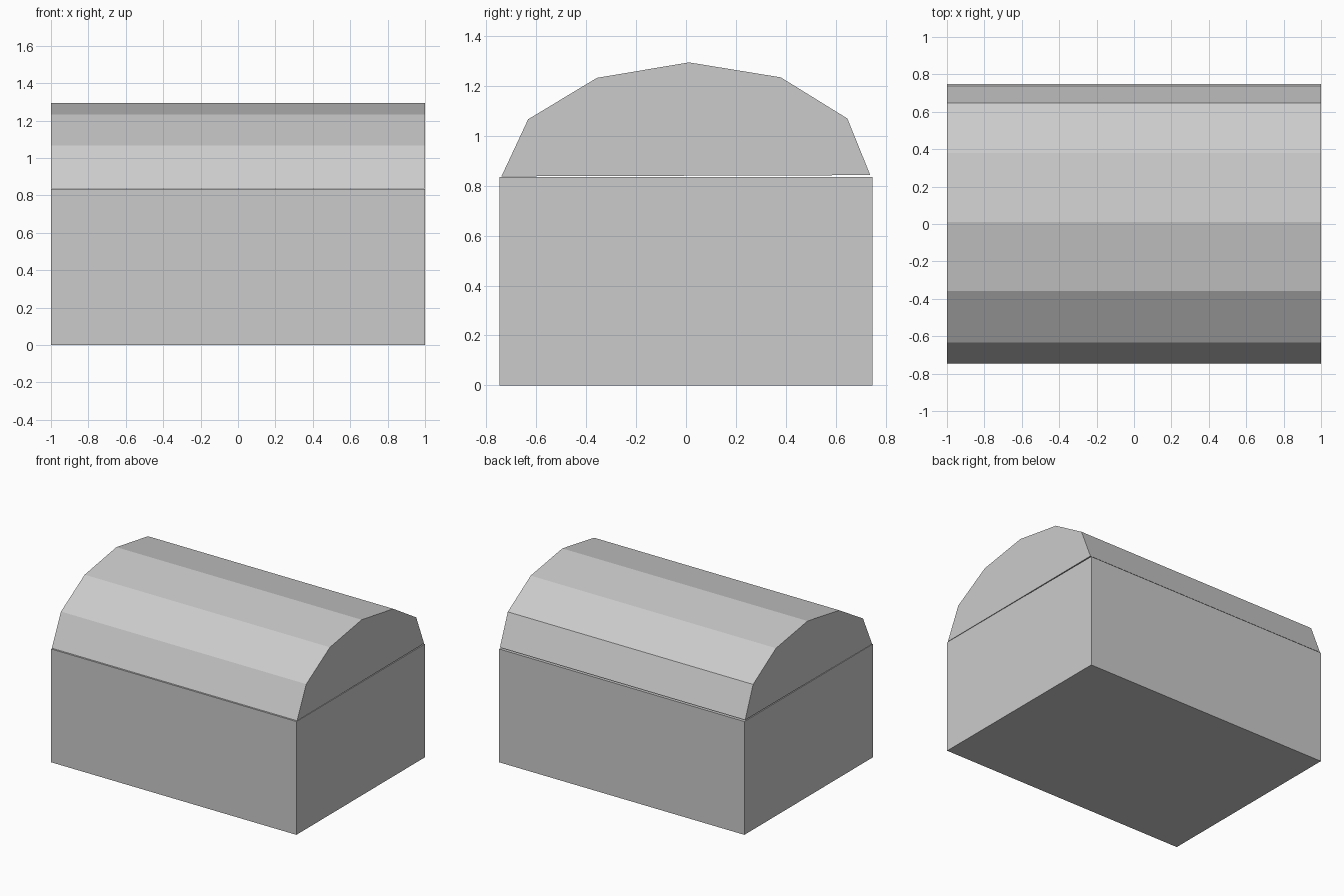
import bpy
import bmesh

default = bpy.data.objects.get("Cube")
if default:
    bpy.data.objects.remove(default, do_unlink=True)

grey = bpy.data.materials.new("plain_grey")
grey.use_nodes = True
color = (0.6, 0.6, 0.6, 1)
grey.diffuse_color = color
grey.node_tree.nodes["Principled BSDF"].inputs["Base Color"].default_value = color


def extrude_profile(name, profile, half_width):
    """Sweep a closed (y, z) outline across x into a flat-shaded solid."""
    bm = bmesh.new()
    face = bm.faces.new([bm.verts.new((-half_width, y, z)) for y, z in profile])
    swept = bmesh.ops.extrude_face_region(bm, geom=[face])["geom"]
    verts = [g for g in swept if isinstance(g, bmesh.types.BMVert)]
    bmesh.ops.translate(bm, verts=verts, vec=(2 * half_width, 0, 0))
    bmesh.ops.recalc_face_normals(bm, faces=bm.faces)
    mesh = bpy.data.meshes.new(name)
    bm.to_mesh(mesh)
    bm.free()
    mesh.materials.append(grey)
    obj = bpy.data.objects.new(name, mesh)
    bpy.context.collection.objects.link(obj)
    return obj


# Rectangular chest body
DEPTH, HEIGHT = 0.748, 0.835
extrude_profile("chest_body", [(-DEPTH, 0), (DEPTH, 0), (DEPTH, HEIGHT), (-DEPTH, HEIGHT)], 1)

# Faceted barrel lid, resting on the front rim and slightly raised at the back
lid = [(-0.74, 0.838), (-0.633, 1.067), (-0.357, 1.233), (0.012, 1.295),
       (0.38, 1.235), (0.647, 1.07), (0.739, 0.843)]
extrude_profile("chest_lid", lid, 1)
